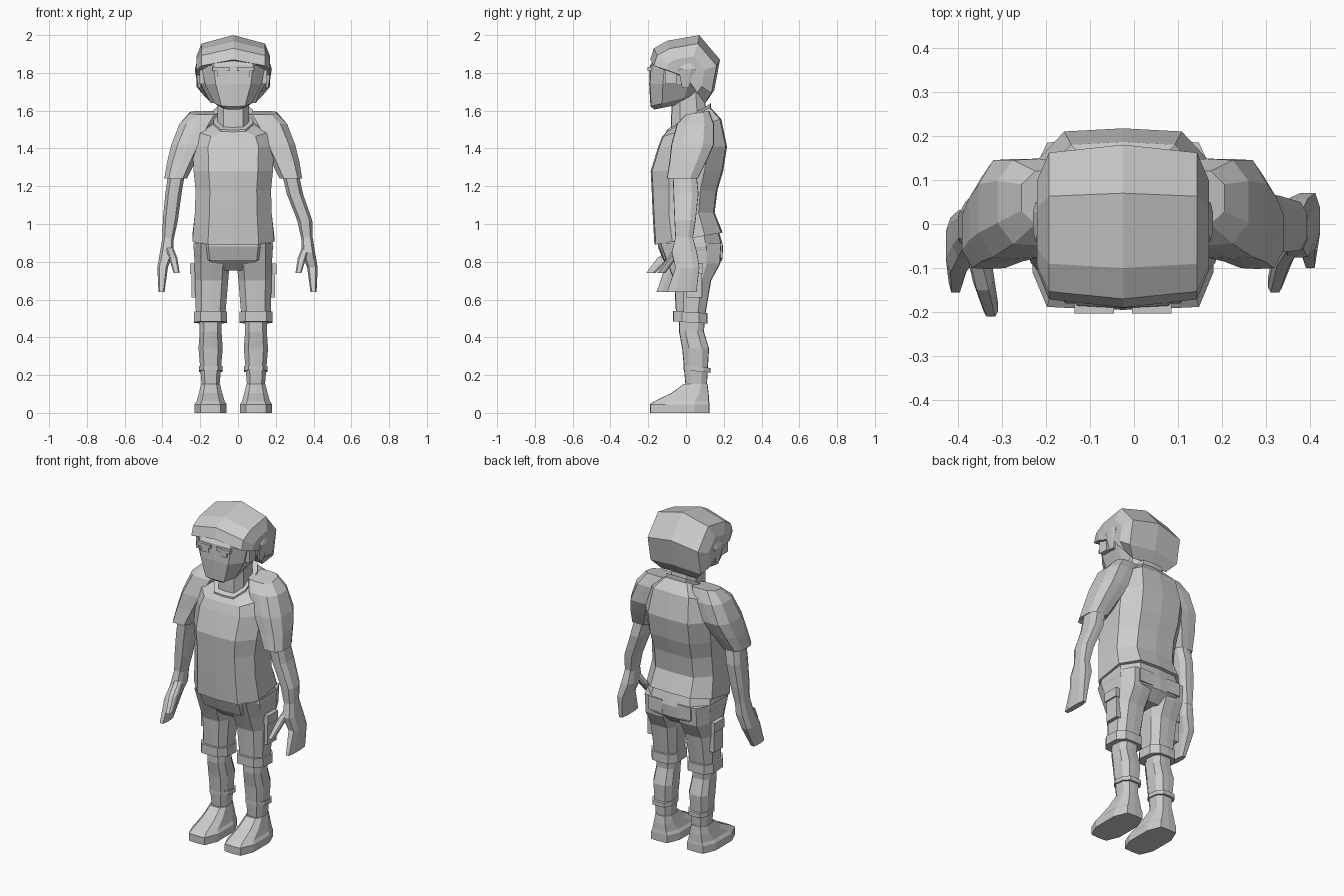
import bpy
import bmesh

MIDDLE = -0.025  # symmetry plane of the body
LEG = 0.12       # distance of each leg from that plane

default_cube = bpy.data.objects.get("Cube")
if default_cube:
    bpy.data.objects.remove(default_cube)

GREY = (0.6, 0.6, 0.6, 1)
grey = bpy.data.materials.new("plain_grey")
grey.use_nodes = True
grey.diffuse_color = GREY
grey.node_tree.nodes["Principled BSDF"].inputs["Base Color"].default_value = GREY


def skin(name, rings, side=1):
    """Join point rings with flat faces and cap both ends."""
    bm = bmesh.new()
    loops = [[bm.verts.new((MIDDLE + side * x, y, z)) for x, y, z in ring] for ring in rings]
    for lower, upper in zip(loops, loops[1:]):
        for i in range(len(lower)):
            bm.faces.new((lower[i - 1], lower[i], upper[i], upper[i - 1]))
    bm.faces.new(loops[0])
    bm.faces.new(loops[-1])
    bmesh.ops.recalc_face_normals(bm, faces=bm.faces)
    mesh = bpy.data.meshes.new(name)
    bm.to_mesh(mesh)
    bm.free()
    mesh.materials.append(grey)
    part = bpy.data.objects.new(name, mesh)
    bpy.context.collection.objects.link(part)


def at(z, half, front, back, x=0, slope=0):
    """Chamfered section, ridged along its front and back centre."""
    chamfer = (back - front) / 4
    flat = half * 0.62
    right_half = [(flat, front), (half, front + chamfer), (half, back - chamfer), (flat, back)]
    left_half = [(-across, y) for across, y in reversed(right_half)]
    outline = [(0, front - half / 30)] + right_half + [(0, back + half / 30)] + left_half
    return [(x + across, y, z + slope * y) for across, y in outline]


def band(name, z, height, half, front, back, side=1, x=0, slope=0, inset=0.02):
    """Cuff with lips turned in at both edges."""
    inner = dict(half=half - inset, front=front + inset, back=back - inset, x=x, slope=slope)
    outer = dict(half=half, front=front, back=back, x=x, slope=slope)
    skin(name, [at(z=z, **inner), at(z=z, **outer),
                at(z=z + height, **outer), at(z=z + height, **inner)], side)


def box(name, x, y, z, side):
    """Block between pairs of limits."""
    skin(name, [[(x[0], y[0], h), (x[1], y[0], h), (x[1], y[1], h), (x[0], y[1], h)]
                for h in z], side)


# Torso
skin("shirt", [
    at(z=.92, half=.2, front=-.13, back=.16, slope=.18),
    at(z=.92, half=.217, front=-.16, back=.187, slope=.18),
    at(z=1.06, half=.203, front=-.17, back=.145),
    at(z=1.18, half=.2, front=-.175, back=.16),
    at(z=1.28, half=.21, front=-.18, back=.19),
    at(z=1.41, half=.215, front=-.14, back=.21),
    at(z=1.5, half=.19, front=-.12, back=.18, slope=.3),
    at(z=1.55, half=.1, front=-.1, back=.12, slope=.6),
])
band("collar", z=1.53, height=.03, half=.105, front=-.1, back=.13, slope=.6)
skin("neck", [
    at(z=1.5, half=.085, front=-.08, back=.11, slope=.5),
    at(z=1.72, half=.08, front=-.07, back=.09),
])

# Head
skin("head", [
    at(z=1.64, half=.06, front=-.165, back=0, slope=.2),
    at(z=1.67, half=.1, front=-.185, back=.05, slope=.25),
    at(z=1.74, half=.15, front=-.19, back=.08),
    at(z=1.84, half=.168, front=-.185, back=.1),
    at(z=1.92, half=.13, front=-.13, back=.1),
])

# Hair: one side profile, shrunk towards the ears and narrowed at the nape
profile = [(-.19, 1.87), (-.17, 1.93), (-.1, 1.97), (.07, 2),
           (.18, 1.87), (.15, 1.71), (.11, 1.65), (0, 1.8)]


def hair_slice(x, scale, droop):
    centre = 1.75
    return [(x * (0.7 if z < 1.7 else 1), y * scale, centre + (z - centre) * scale - droop)
            for y, z in profile]


skin("hair", [hair_slice(-.195, .55, 0), hair_slice(-.168, .9, .02), hair_slice(0, 1, 0),
              hair_slice(.168, .9, .02), hair_slice(.195, .55, 0)])

# Paired parts; the left arm hangs further out with its hand turned back
for side, tag, out, turn in ((-1, "right_", 0, 0), (1, "left_", .045, .055)):
    # Face details
    skin(tag + "ear", [
        at(x=.178, z=1.72, half=.01, front=-.02, back=.015),
        at(x=.19, z=1.82, half=.014, front=-.04, back=.05),
        at(x=.185, z=1.85, half=.01, front=-.01, back=.04),
    ], side)
    box(tag + "sideburn", (.15, .178), (-.11, -.05), (1.74, 1.83), side)
    box(tag + "eyebrow", (.02, .11), (-.203, -.18), (1.81, 1.83), side)
    box(tag + "eye", (.035, .085), (-.197, -.18), (1.78, 1.81), side)

    # Arm
    skin(tag + "sleeve", [
        at(x=.15, z=1.58, half=.08, front=0, back=.12, slope=.15),
        at(x=.19, z=1.53, half=.095, front=-.045, back=.145),
        at(x=.24, z=1.42, half=.088, front=-.075, back=.145),
        at(x=.275, z=1.33, half=.075, front=-.085, back=.105),
        at(x=.305, z=1.24, half=.06, front=-.1, back=.06),
        at(x=.305, z=1.25, half=.045, front=-.08, back=.045),
    ], side)
    skin(tag + "forearm", [
        at(x=.295, z=1.3, half=.045, front=-.07, back=.05),
        at(x=.317 + out / 5, z=1.16, half=.043, front=-.065, back=.065),
        at(x=.333 + out, z=1.02, half=.04, front=-.06, back=.05),
        at(x=.345 + out, z=.92, half=.03, front=-.055, back=.035),
    ], side)
    skin(tag + "hand", [
        at(x=.345 + out, z=.93, half=.03, front=-.055, back=.035),
        at(x=.352 + out, z=.85, half=.036, front=-.075, back=.03 + turn / 2),
        at(x=.374 + out, z=.77, half=.028, front=-.11 + turn, back=.015 + turn),
        at(x=.38 + out, z=.64, half=.016, front=-.155 + turn, back=-.055 + turn * 2),
    ], side)
    skin(tag + "thumb", [
        at(x=.34 + out, z=.88, half=.02, front=-.06, back=-.01),
        at(x=.318 + out, z=.82, half=.022, front=-.15 + turn, back=-.08 + turn / 2),
        at(x=.3 + out, z=.74, half=.016, front=-.21 + turn, back=-.165 + turn),
    ], side)

    # Shorts leg
    skin(tag + "shorts_leg", [
        at(x=.11, z=.9, half=.1, front=-.135, back=.185),
        at(x=.112, z=.79, half=.093, front=-.095, back=.178),
        at(x=.115, z=.7, half=.088, front=-.06, back=.13),
        at(x=LEG, z=.52, half=.078, front=-.05, back=.1),
    ], side)
    band(tag + "shorts_cuff", z=.48, height=.055, half=.088, front=-.065, back=.112,
         side=side, x=LEG, slope=-.06)
    box(tag + "cargo_pocket", (.19, .222), (0, .085), (.61, .76), side)
    box(tag + "cargo_flap", (.19, .23), (-.006, .09), (.735, .79), side)
    box(tag + "back_pocket", (.05, .14), (.16, .194), (.82, .9), side)

    # Lower leg and shoe
    skin(tag + "shin", [
        at(x=LEG, z=.52, half=.058, front=-.035, back=.1),
        at(x=LEG, z=.43, half=.058, front=-.035, back=.093),
        at(x=LEG, z=.34, half=.064, front=-.018, back=.12),
        at(x=LEG, z=.13, half=.046, front=0, back=.108),
    ], side)
    band(tag + "sock_band", z=.226, height=.025, half=.062, front=-.01, back=.128,
         side=side, x=LEG, slope=-.1)
    skin(tag + "shoe", [
        at(x=LEG, z=0, half=.085, front=-.188, back=.122),
        at(x=LEG, z=.045, half=.085, front=-.188, back=.122),
        at(x=LEG, z=.062, half=.074, front=-.165, back=.12),
        at(x=LEG, z=.105, half=.062, front=-.075, back=.118),
        at(x=LEG, z=.152, half=.05, front=-.012, back=.112),
    ], side)

# Shorts seat
skin("shorts_seat", [
    at(z=.97, half=.195, front=-.14, back=.165),
    at(z=.88, half=.212, front=-.142, back=.19),
    at(z=.81, half=.2, front=-.115, back=.185),
    at(z=.755, half=.1, front=-.06, back=.13),
])
